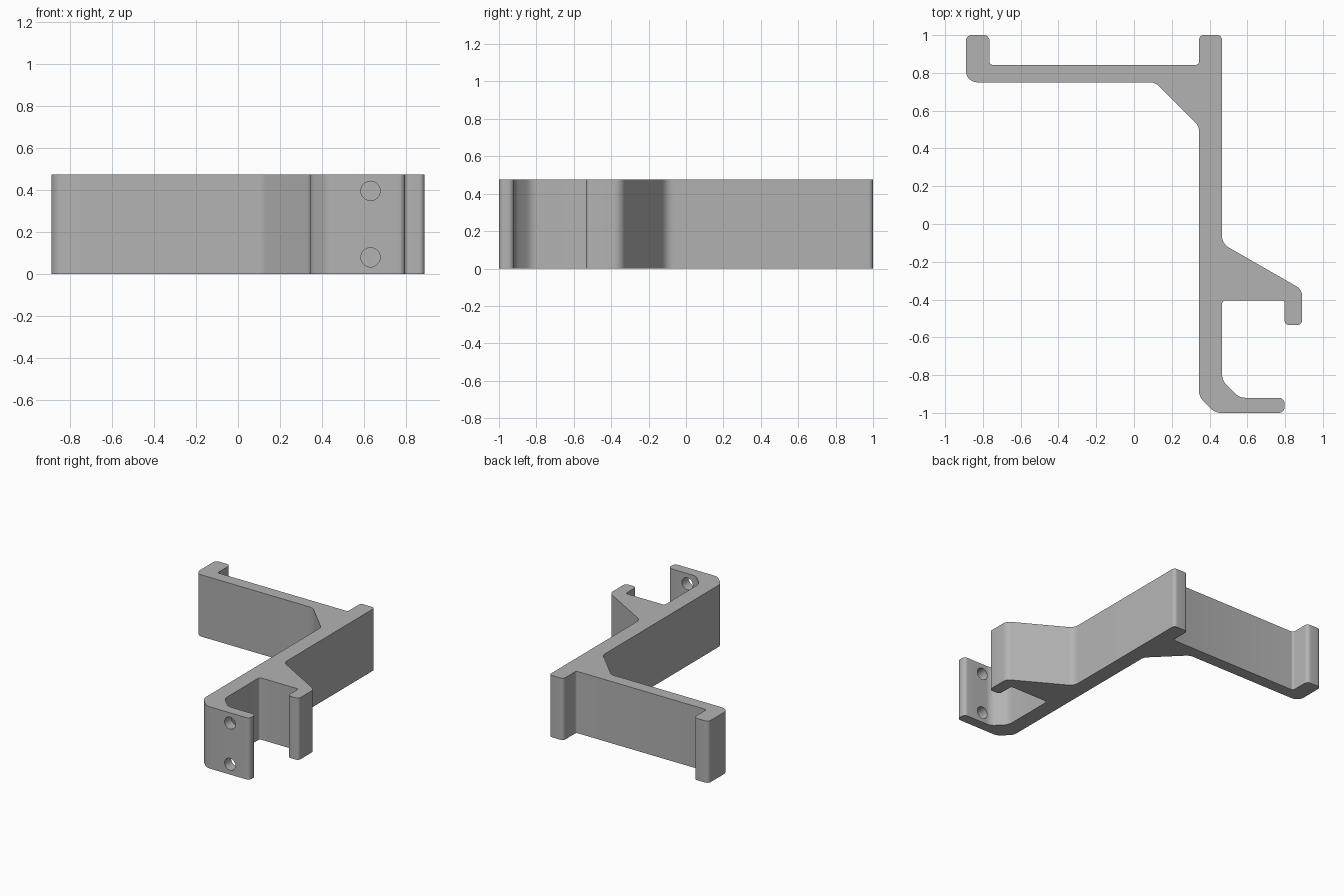
import bpy, bmesh, math
from mathutils import Vector

cube = bpy.data.objects.get("Cube")
if cube:
    bpy.data.objects.remove(cube, do_unlink=True)

HEIGHT = 0.475

grey = bpy.data.materials.new("plain grey")
grey.use_nodes = True
colour = (0.45, 0.45, 0.45, 1)
grey.diffuse_color = colour
grey.node_tree.nodes["Principled BSDF"].inputs["Base Color"].default_value = colour


def rounded(corners, steps=6):
    """Replace each (x, y, radius) corner with a tangent arc."""
    path = []
    for i, (x, y, r) in enumerate(corners):
        p = Vector((x, y))
        a = (Vector(corners[i - 1][:2]) - p).normalized()
        b = (Vector(corners[(i + 1) % len(corners)][:2]) - p).normalized()
        half = a.angle(b) / 2
        centre = p + (a + b).normalized() * r / math.sin(half)
        start = p + a * r / math.tan(half) - centre
        end = p + b * r / math.tan(half) - centre
        sweep = start.angle_signed(end)
        for k in range(steps + 1):
            t = sweep * k / steps
            c, s = math.cos(t), -math.sin(t)
            path.append(centre + Vector((c * start.x - s * start.y,
                                         s * start.x + c * start.y)))
    return path


# Bracket outline, counter-clockwise from the chamfered front corner
outline = [
    (0.344, -0.915, 0.08), (0.429, -1, 0.08),
    (0.797, -1, 0.03), (0.797, -0.92, 0.03),          # drilled flange
    (0.558, -0.92, 0.08), (0.466, -0.828, 0.08),
    (0.466, -0.404, 0.02), (0.797, -0.404, 0.015),    # side hook
    (0.797, -0.535, 0.025), (0.89, -0.535, 0.025),
    (0.89, -0.347, 0.06), (0.466, -0.104, 0.07),
    (0.466, 1, 0.025), (0.344, 1, 0.025),             # spine end
    (0.344, 0.843, 0.015), (-0.765, 0.843, 0.015),    # long arm
    (-0.765, 1, 0.03), (-0.89, 1, 0.03),
    (-0.89, 0.75, 0.06), (0.112, 0.75, 0.07), (0.344, 0.518, 0.06),
]

# Extruded body
bm = bmesh.new()
face = bm.faces.new([bm.verts.new((p.x, p.y, 0)) for p in rounded(outline)])
top = bmesh.ops.extrude_face_region(bm, geom=[face], use_keep_orig=True)["geom"]
bmesh.ops.translate(bm, vec=(0, 0, HEIGHT),
                    verts=[v for v in top if isinstance(v, bmesh.types.BMVert)])
bmesh.ops.recalc_face_normals(bm, faces=bm.faces)
mesh = bpy.data.meshes.new("bracket")
bm.to_mesh(mesh)
bm.free()
bracket = bpy.data.objects.new("bracket", mesh)
bpy.context.collection.objects.link(bracket)
mesh.materials.append(grey)

# Screw holes through the flange
for name, z in (("lower", 0.079), ("upper", 0.396)):
    bpy.ops.mesh.primitive_cylinder_add(vertices=32, radius=0.046, depth=0.2,
                                        location=(0.632, -0.96, z),
                                        rotation=(math.pi / 2, 0, 0))
    cutter = bpy.context.object
    cutter.name = name + "_hole_cutter"
    cutter.data.materials.append(grey)
    cutter.hide_render = True
    cutter.hide_viewport = True
    cut = bracket.modifiers.new(name + " hole", "BOOLEAN")
    cut.operation = "DIFFERENCE"
    cut.solver = "EXACT"
    cut.object = cutter

# Bake the holes, remove the cutters and smooth the rounded corners
bpy.ops.object.select_all(action="DESELECT")
bracket.select_set(True)
bpy.context.view_layer.objects.active = bracket
for cut in list(bracket.modifiers):
    cutter = cut.object
    bpy.ops.object.modifier_apply(modifier=cut.name)
    bpy.data.objects.remove(cutter, do_unlink=True)
bpy.ops.object.shade_smooth_by_angle(angle=math.radians(30))
